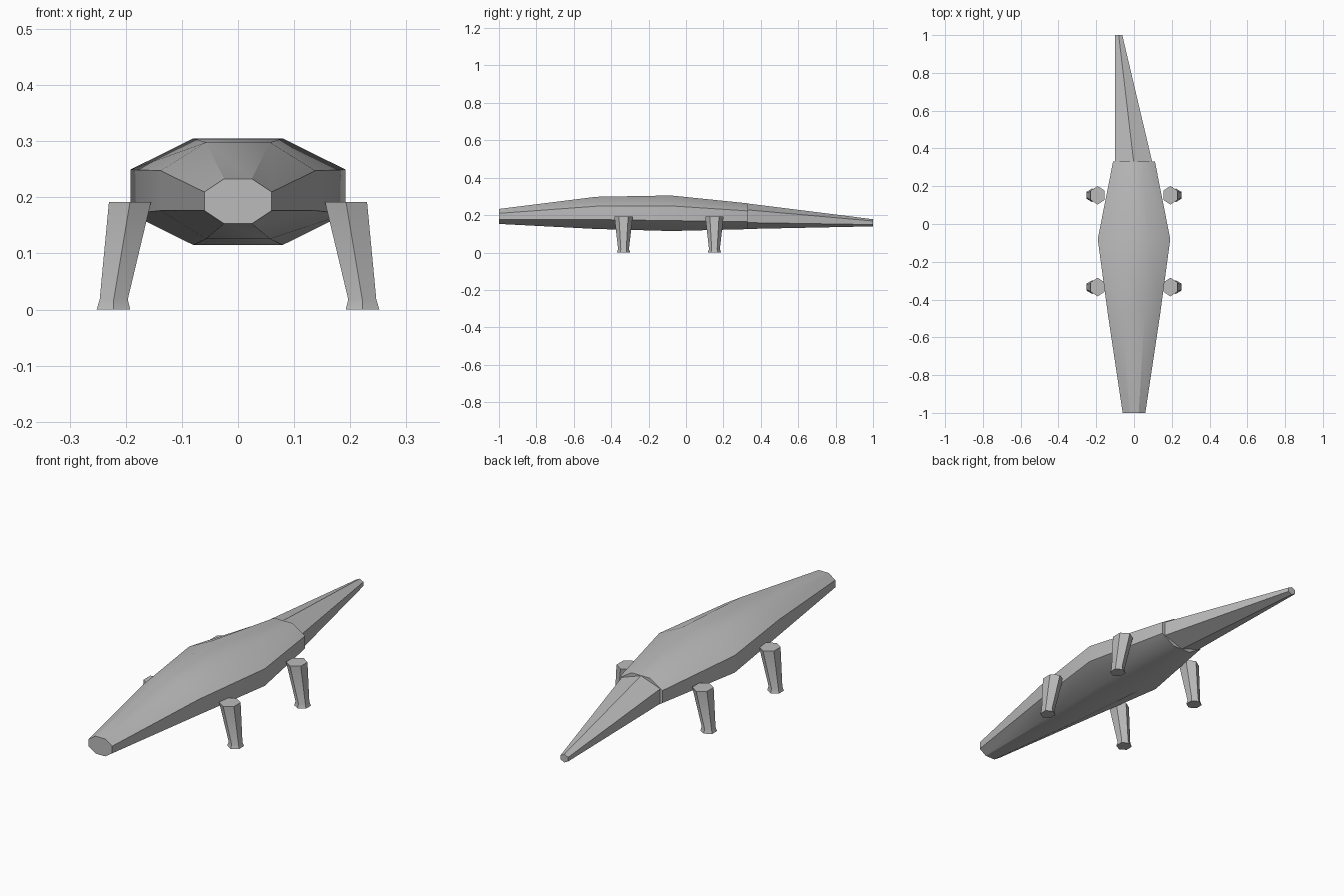
import bpy, bmesh
from math import sin, cos, pi, radians

cube = bpy.data.objects.get("Cube")
if cube:
    bpy.data.objects.remove(cube, do_unlink=True)

grey = bpy.data.materials.new("plain_grey")
grey.use_nodes = True
colour = (0.5, 0.5, 0.5, 1)
grey.diffuse_color = colour
grey.node_tree.nodes["Principled BSDF"].inputs["Base Color"].default_value = colour


def ring(sides, turn, a, b):
    """Polygon with corners touching the half-sizes a and b."""
    pts = [2 * pi * (i + turn) / sides for i in range(sides)]
    return [(a * cos(t), b * sin(t)) for t in pts]


def loft(name, rings):
    """Skin a list of equal rings and cap both ends."""
    bm = bmesh.new()
    loops = [[bm.verts.new(p) for p in r] for r in rings]
    n = len(loops[0])
    for low, high in zip(loops, loops[1:]):
        for i in range(n):
            j = (i + 1) % n
            bm.faces.new((low[i], low[j], high[j], high[i]))
    bm.faces.new(loops[0])
    bm.faces.new(loops[-1])
    bmesh.ops.recalc_face_normals(bm, faces=bm.faces)
    mesh = bpy.data.meshes.new(name)
    bm.to_mesh(mesh)
    bm.free()
    mesh.materials.append(grey)
    obj = bpy.data.objects.new(name, mesh)
    bpy.context.collection.objects.link(obj)
    bpy.ops.object.select_all(action='DESELECT')
    obj.select_set(True)
    bpy.context.view_layer.objects.active = obj
    bpy.ops.object.shade_smooth_by_angle(angle=radians(30))
    return obj


# Body: octagonal sections (y, centre z, half width, half height)
body = [(-1, .193, .06, .04), (-.48, .212, .138, .086),
        (-.08, .21, .192, .095), (.33, .194, .111, .069)]
k = 1 / cos(pi / 8)
loft("body", [[(x, y, zc + z) for x, z in ring(8, .5, w * k, h * k)]
              for y, zc, w, h in body])

# Tail: hexagonal taper, bent to the right (centre x, y, centre z, sizes)
tail = [(-.002, .33, .194, .098, .068), (-.081, 1, .159, .019, .019)]
k = 1 / cos(pi / 6)
loft("tail", [[(xc + x, y, zc + z) for x, z in ring(6, .5, w * k, h)]
              for xc, y, zc, w, h in tail])

# Legs: splayed hexagonal posts with a small flared foot
leg = [(.222, 0, .03, .036), (.2215, .018, .025, .029), (.1925, .192, .0375, .049)]
for side, s in (("left", 1), ("right", -1)):
    for end, yc in (("front", -.334), ("back", .152)):
        loft(f"{end}_{side}_leg",
             [[(s * xc + x, yc + y, z) for x, y in ring(6, .5, w * k, d)]
              for xc, z, w, d in leg])
